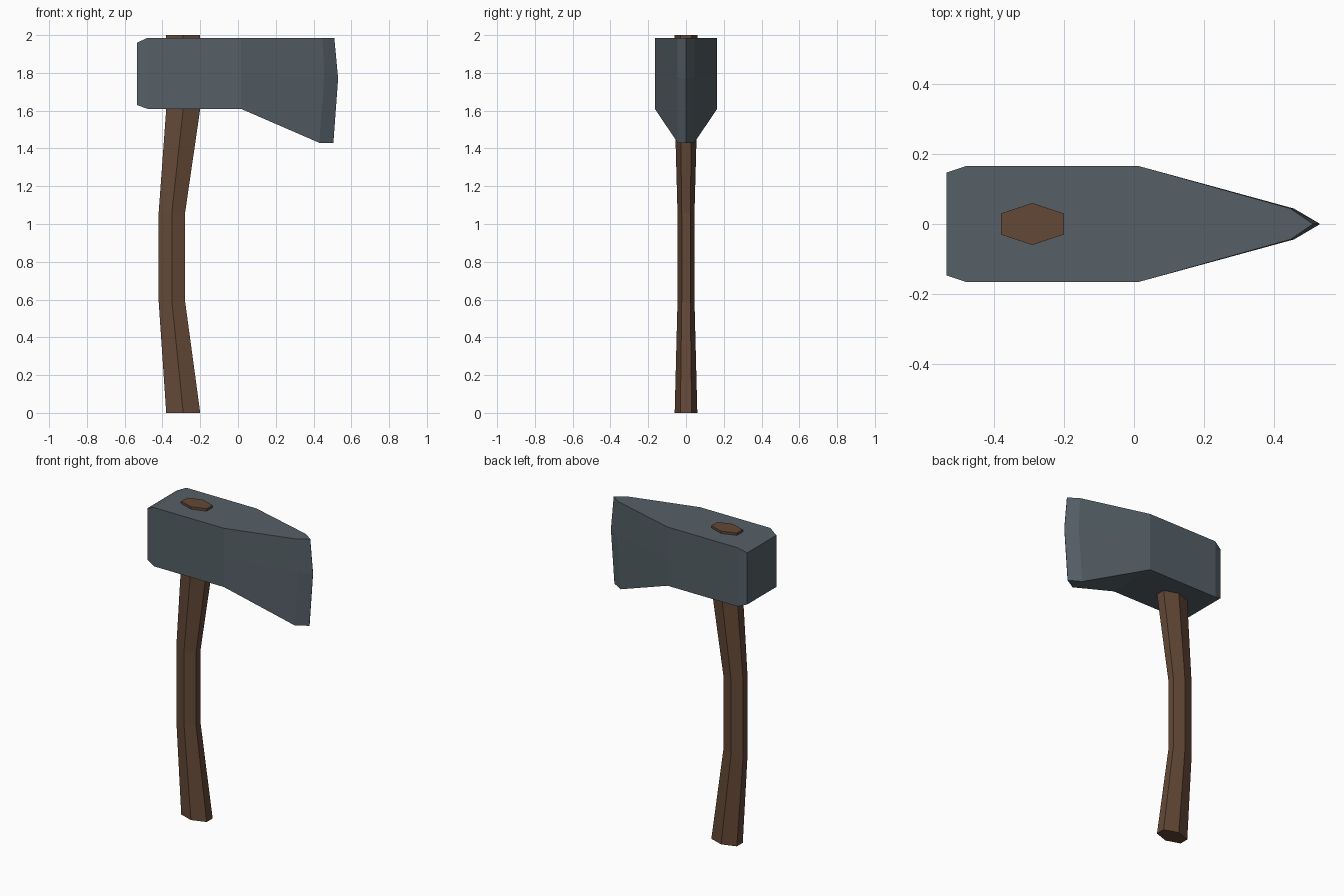
import bpy, bmesh

if "Cube" in bpy.data.objects:
    bpy.data.objects.remove(bpy.data.objects["Cube"])


def loft(name, rings, color):
    """Bridge equal-length rings of points, cap both ends, flat shaded."""
    bm = bmesh.new()
    loops = [[bm.verts.new(p) for p in ring] for ring in rings]
    n = len(loops[0])
    for a, b in zip(loops, loops[1:]):
        for i in range(n):
            j = (i + 1) % n
            bm.faces.new((a[i], a[j], b[j], b[i]))
    bm.faces.new(loops[0])
    bm.faces.new(loops[-1])
    bmesh.ops.remove_doubles(bm, verts=bm.verts, dist=0.0005)
    bmesh.ops.recalc_face_normals(bm, faces=bm.faces)
    mesh = bpy.data.meshes.new(name)
    bm.to_mesh(mesh)
    bm.free()
    mat = bpy.data.materials.new(name + "_material")
    mat.diffuse_color = (*color, 1)
    mat.use_nodes = True
    mat.node_tree.nodes["Principled BSDF"].inputs["Base Color"].default_value = mat.diffuse_color
    mesh.materials.append(mat)
    obj = bpy.data.objects.new(name, mesh)
    bpy.context.collection.objects.link(obj)


# Handle: bent six-sided shaft (z, x min, x max, half depth)
handle = []
for z, x0, x1, d in [(0, -.38, -.20, .06), (.59, -.42, -.28, .045),
                     (1.06, -.42, -.28, .045), (1.61, -.38, -.20, .06),
                     (2, -.38, -.20, .06)]:
    xm = (x0 + x1) / 2
    handle.append([(x0, -d / 2, z), (xm, -d, z), (x1, -d / 2, z),
                   (x1, d / 2, z), (xm, d, z), (x0, d / 2, z)])
loft("handle", handle, (.125, .065, .037))

# Head: half profiles (half width, then bottom, middle, top as x, z),
# mirrored across y; the last one collapses to the cutting edge
head = []
for d, pts in [(.147, [(-.535, 1.63), (-.535, 1.795), (-.535, 1.96)]),
               (.165, [(-.48, 1.61), (-.48, 1.795), (-.48, 1.985)]),
               (.165, [(.015, 1.61), (.015, 1.795), (.015, 1.985)]),
               (.044, [(.43, 1.43), (.457, 1.775), (.447, 1.985)])]:
    head.append([(x, -d, z) for x, z in pts] + [(x, d, z) for x, z in reversed(pts)])
edge = [(.505, 1.43), (.53, 1.77), (.51, 1.985)]

bm_rings = head + [[(x, -.001, z) for x, z in edge] + [(x, .001, z) for x, z in reversed(edge)]]
loft("axe_head", bm_rings, (.092, .117, .135))
